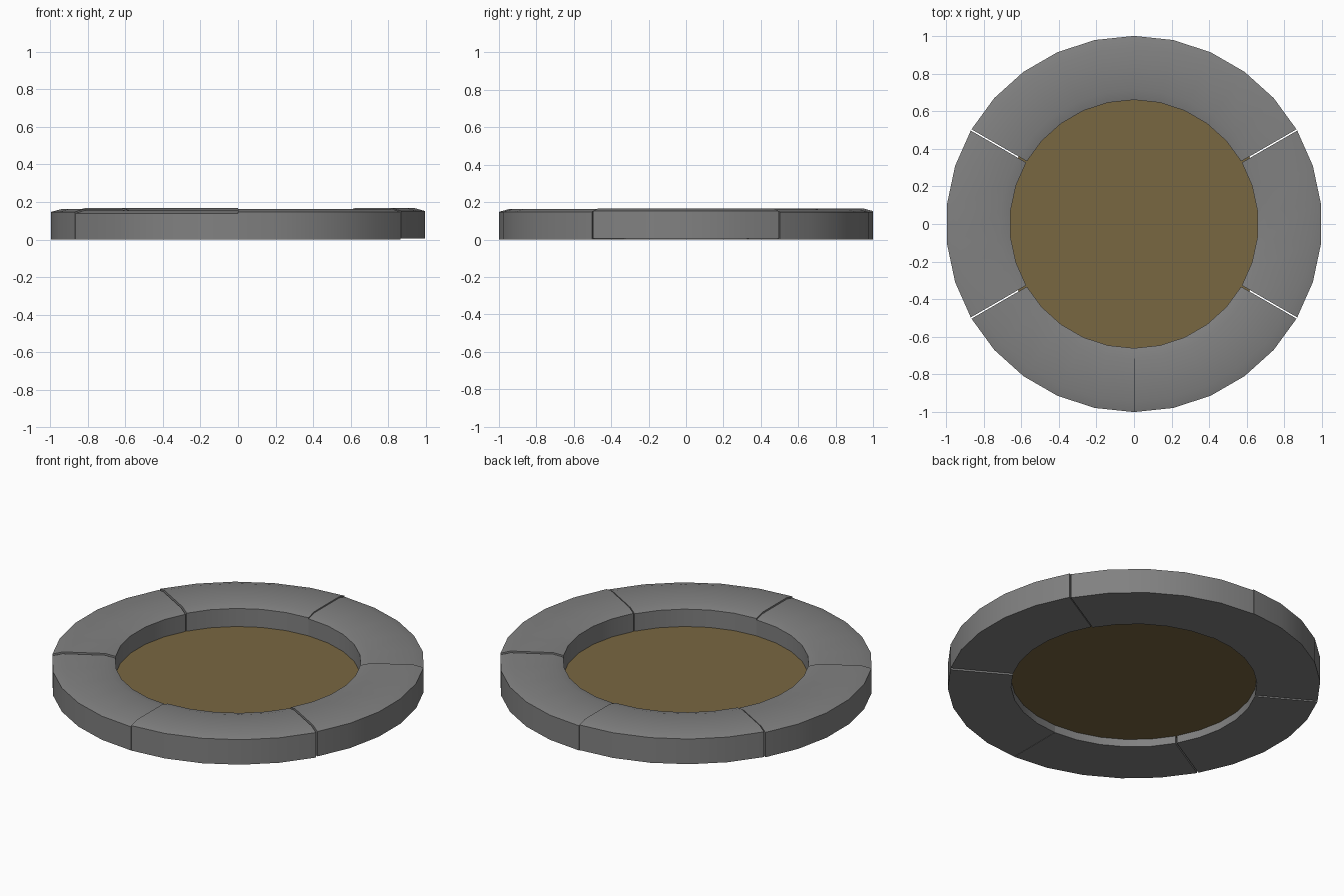
import bpy, bmesh
from math import sin, cos, radians, asin

if "Cube" in bpy.data.objects:
    bpy.data.objects.remove(bpy.data.objects["Cube"])


def material(name, rgb):
    m = bpy.data.materials.new(name)
    m.use_nodes = True
    m.diffuse_color = (*rgb, 1)
    m.node_tree.nodes["Principled BSDF"].inputs["Base Color"].default_value = (*rgb, 1)
    return m


stone = material("stone grey", (0.22, 0.22, 0.22))
earth = material("earth brown", (0.19, 0.135, 0.053))


def finish(bm, name, mat):
    bmesh.ops.recalc_face_normals(bm, faces=bm.faces)
    mesh = bpy.data.meshes.new(name)
    bm.to_mesh(mesh)
    bm.free()
    mesh.materials.append(mat)
    obj = bpy.data.objects.new(name, mesh)
    bpy.context.collection.objects.link(obj)
    return obj


def ring_stone(name, start, low, top, gap_start, gap_end, steps=5):
    """Sweep a chamfered block section through one sixth of the ring."""
    bm = bmesh.new()
    edge = top - 0.015
    section = [(0.66, low), (0.66, edge), (0.715, top),
               (0.945, top), (1.0, edge), (1.0, low)]
    rings = []
    for i in range(steps + 1):
        ring = []
        for r, z in section:
            a = radians(start + 60 * i / steps)
            # trim the ends by a constant width, leaving open joints
            if i == 0:
                a += asin(gap_start / r)
            elif i == steps:
                a -= asin(gap_end / r)
            ring.append(bm.verts.new((r * cos(a), r * sin(a), z)))
        rings.append(ring)
    n = len(section)
    for a, b in zip(rings, rings[1:]):
        for k in range(n):
            bm.faces.new((a[k], a[(k + 1) % n], b[(k + 1) % n], b[k]))
    bm.faces.new(rings[0])
    bm.faces.new(rings[-1])
    obj = finish(bm, name, stone)
    bpy.ops.object.select_all(action='DESELECT')
    bpy.context.view_layer.objects.active = obj
    obj.select_set(True)
    bpy.ops.object.shade_smooth_by_angle(angle=radians(30))


# Six rim stones, each laid at a slightly different height
wide, tight = 0.004, 0.001
ring_stone("left_stone", -30, 0.005, 0.167, wide, wide)
ring_stone("back_left_stone", 30, 0.0, 0.161, wide, tight)
ring_stone("back_right_stone", 90, 0.003, 0.167, tight, wide)
ring_stone("right_stone", 150, 0.0, 0.162, wide, wide)
ring_stone("front_right_stone", 210, 0.0, 0.155, wide, tight)
ring_stone("front_left_stone", 270, 0.0, 0.163, tight, wide)

# Sunken floor whose rim tucks under the stones
bm = bmesh.new()
bmesh.ops.create_circle(bm, cap_ends=True, segments=30, radius=0.71)
bmesh.ops.translate(bm, verts=bm.verts, vec=(0, 0, 0.045))
finish(bm, "earth_floor", earth)
